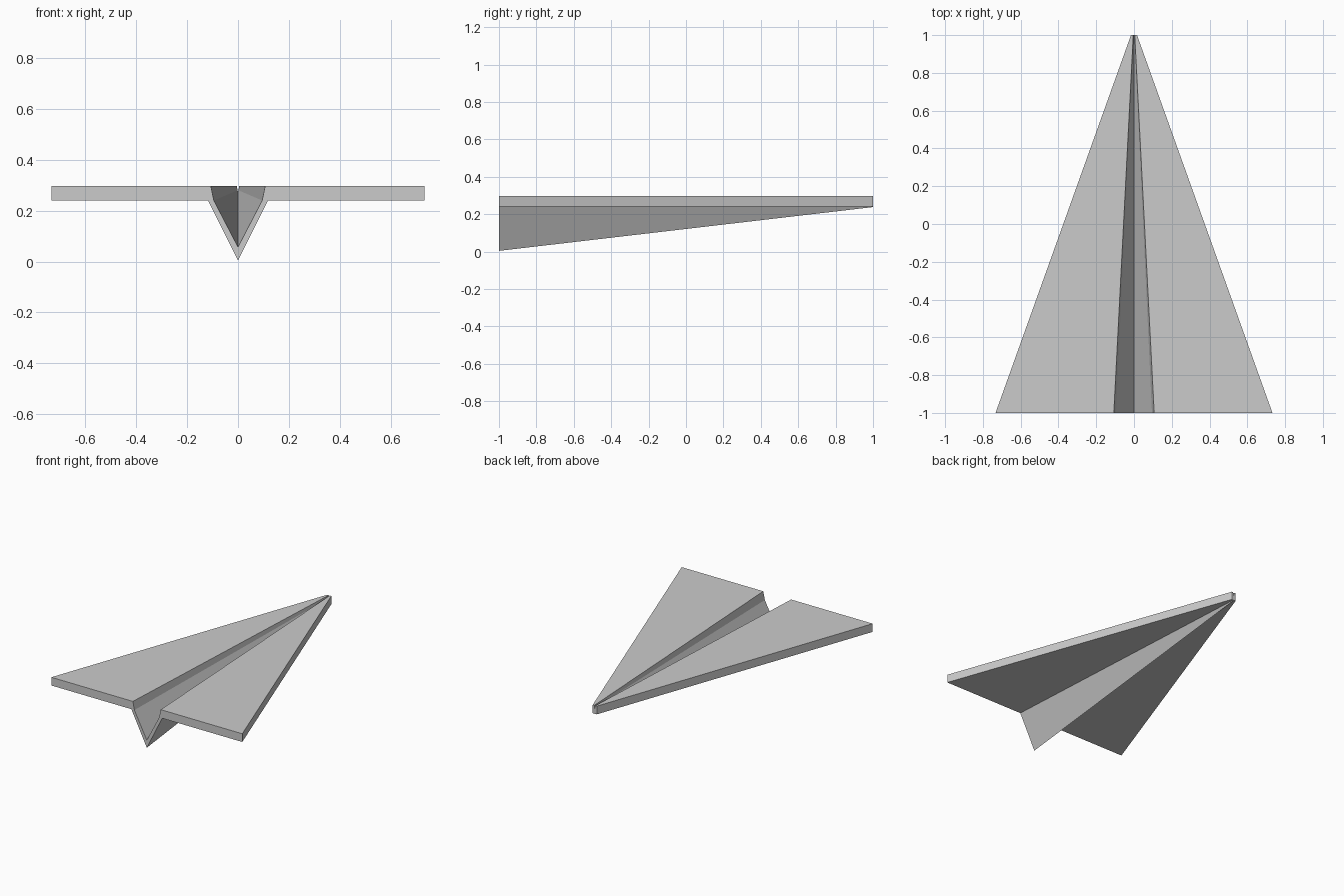
import bpy, bmesh

if "Cube" in bpy.data.objects:
    bpy.data.objects.remove(bpy.data.objects["Cube"])

# Half cross-sections (x, z): wing tip bottom, fold bottom, keel bottom,
# keel inside, fold inside, fold top, wing tip top
TAIL = [(0.733, 0.24), (0.118, 0.24), (0, 0.004), (0, 0.057), (0.095, 0.24), (0.107, 0.297), (0.733, 0.297)]
NOSE = [(0.016, 0.24), (0.003, 0.24), (0, 0.238), (0, 0.275), (0.002, 0.28), (0.004, 0.297), (0.016, 0.297)]

bm = bmesh.new()
back = [bm.verts.new((x, -1, z)) for x, z in TAIL]
front = [bm.verts.new((x, 1, z)) for x, z in NOSE]

# Long strips from tail to nose (the strip on the mirror plane is left out)
n = len(back)
for i in range(n):
    if i != 2:
        j = (i + 1) % n
        bm.faces.new((back[i], back[j], front[j], front[i]))

# End caps: wing edge and keel edge
for ring in (back, front):
    bm.faces.new([ring[i] for i in (0, 1, 4, 5, 6)])
    bm.faces.new([ring[i] for i in (1, 2, 3, 4)])
bmesh.ops.recalc_face_normals(bm, faces=bm.faces)

# Make sure normals point outward: the wing top must face up
bm.faces.ensure_lookup_table()
top = next(f for f in bm.faces if all(v in f.verts for v in (back[5], back[6], front[5])))
if top.normal.z < 0:
    bmesh.ops.reverse_faces(bm, faces=bm.faces)

mesh = bpy.data.meshes.new("paper_plane")
bm.to_mesh(mesh)
bm.free()
plane = bpy.data.objects.new("paper_plane", mesh)
bpy.context.collection.objects.link(plane)

# Other half
mirror = plane.modifiers.new("mirror", 'MIRROR')
mirror.use_axis[0] = True
mirror.use_clip = True
mirror.merge_threshold = 0.0005
